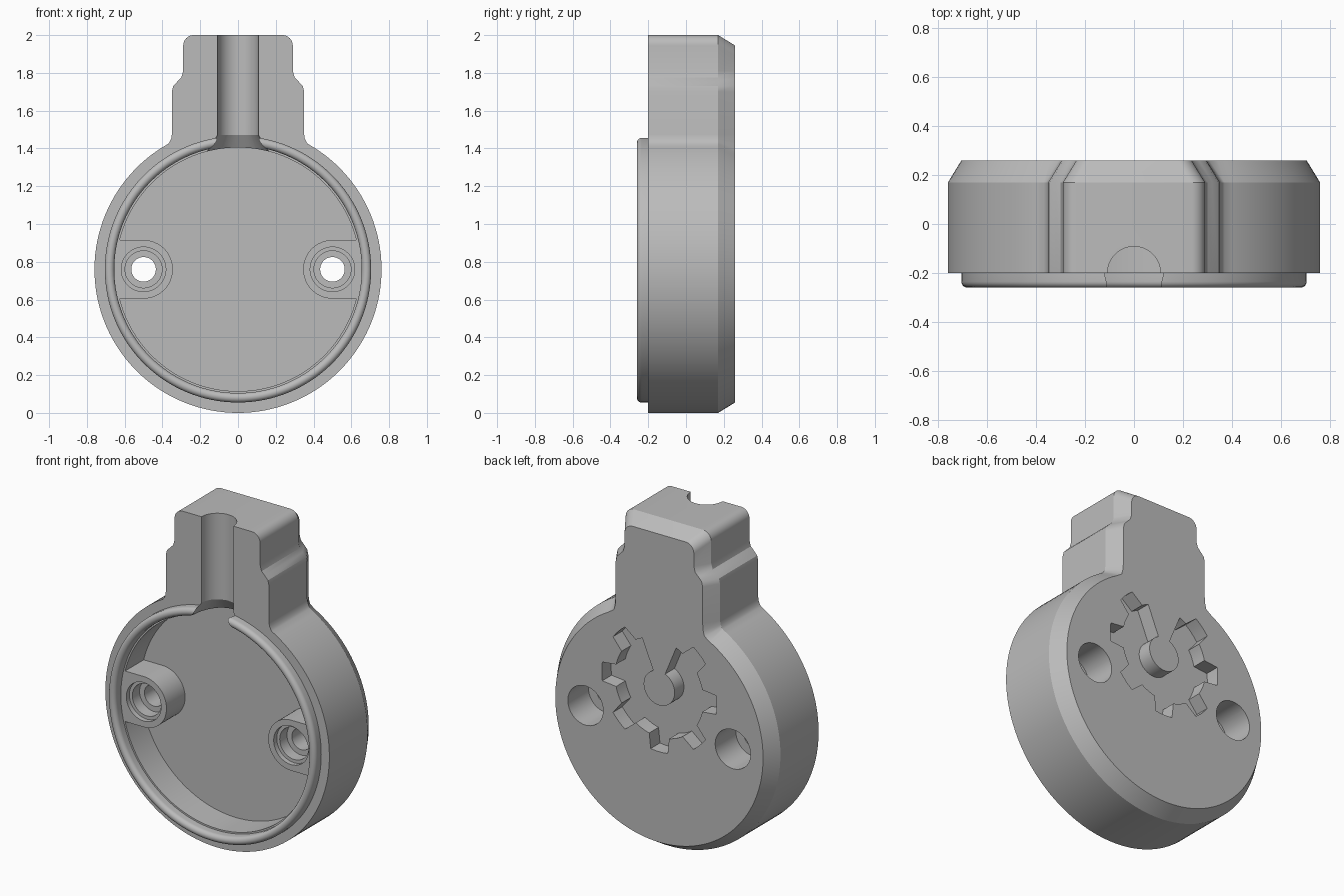
import bpy, bmesh
from math import sin, cos, pi, radians

cube = bpy.data.objects.get("Cube")
if cube:
    bpy.data.objects.remove(cube, do_unlink=True)

CZ = 0.76                      # height of the round body's centre
FRONT, BACK, BEVEL = -0.2, 0.26, 0.055

grey = bpy.data.materials.new("plain_grey")
grey.use_nodes = True
colour = (0.5, 0.5, 0.5, 1)
grey.diffuse_color = colour
grey.node_tree.nodes["Principled BSDF"].inputs["Base Color"].default_value = colour


def loft(name, loops, closed=False):
    """Skin matching loops of points; cap the ends, or close into a ring."""
    bm = bmesh.new()
    rows = [[bm.verts.new(p) for p in loop] for loop in loops]
    pairs = list(zip(rows, rows[1:])) + ([(rows[-1], rows[0])] if closed else [])
    for a, b in pairs:
        for i in range(len(a)):
            j = (i + 1) % len(a)
            bm.faces.new((a[i], a[j], b[j], b[i]))
    if not closed:
        bm.faces.new(rows[0])
        bm.faces.new(rows[-1])
    bmesh.ops.recalc_face_normals(bm, faces=bm.faces)
    mesh = bpy.data.meshes.new(name)
    bm.to_mesh(mesh)
    bm.free()
    mesh.materials.append(grey)
    obj = bpy.data.objects.new(name, mesh)
    bpy.context.collection.objects.link(obj)
    return obj


def prism(name, outline, y0, y1):
    return loft(name, [[(x, y, z) for x, z in outline] for y in (y0, y1)])


def arc(cx, cz, r, start, end, n):
    return [(cx + r * cos(radians(start + (end - start) * i / n)),
             cz + r * sin(radians(start + (end - start) * i / n))) for i in range(n + 1)]


def disc(name, x, z, r, y0, y1, n=48):
    return prism(name, arc(x, z, r, 0, 360, n)[:-1], y0, y1)


def cut(target, cutter, keep=False):
    mod = target.modifiers.new("cut", 'BOOLEAN')
    mod.operation, mod.solver, mod.object = 'DIFFERENCE', 'EXACT', cutter
    bpy.context.view_layer.objects.active = target
    bpy.ops.object.modifier_apply(modifier=mod.name)
    if not keep:
        bpy.data.objects.remove(cutter, do_unlink=True)


# Body outline: round case with a stepped neck, plus its inset for the back bevel
neck = [(.362, 1.435), (.354, 1.45), (.35, 1.475), (.35, 1.7), (.343, 1.73),
        (.32, 1.755), (.3, 1.775), (.29, 1.81)]
corner = arc(.235, 1.945, .055, 0, 90, 8)
half = [(x, z, x - BEVEL, z - (.035, .02, 0)[min(i, 2)]) for i, (x, z) in enumerate(neck)]
half += [(x, z, x - BEVEL, z - BEVEL) for x, z in corner]
mirrored = [(-x, z, -u, w) for x, z, u, w in reversed(half)]
rim, inner = (arc(0, CZ, r, 119.1, 420.9, 110) for r in (CZ, CZ - BEVEL))
outline = half + mirrored + [a + b for a, b in zip(rim, inner)]
body = loft("body", [
    [(x, FRONT, z) for x, z, u, w in outline],
    [(x, .17, z) for x, z, u, w in outline],
    [(u, BACK, w) for x, z, u, w in outline]])

# Raised lip around the front, rounded on both edges
profile = [(.655, -.19)] + arc(.68, .235, .025, 180, 0, 12) + [(.705, -.19)]
profile = [(r, -abs(y)) for r, y in profile]
turns = 128
lip = loft("lip", [[(r * sin(t), y, CZ + r * cos(t)) for r, y in profile]
                   for t in (2 * pi * i / turns for i in range(turns))], closed=True)

# Front cavity, leaving a screw boss on each side
cavity = disc("cavity_cutter", 0, CZ, .645, -.4, -.02, 128)
for s in (1, -1):
    stadium = [(.8, CZ - .155)] + [(x, z) for x, z in arc(.5, CZ, .155, 270, 90, 32)]
    stadium += [(.8, CZ + .155)]
    cut(cavity, prism("boss_cutter", [(s * x, z) for x, z in stadium], -.5, .1))
cut(body, cavity)

# Cable channel down the neck, flared where it meets the cavity
u_shape = arc(0, FRONT, .108, 0, 180, 32) + [(-.108, -.4), (.108, -.4)]
channel = loft("channel_cutter", [[(x, y, z) for x, y in u_shape] for z in (1.3, 2.1)])
flare = loft("flare_cutter", [[(x, y, z) for x, y in arc(0, FRONT, r, 0, 360, 48)[:-1]]
                              for r, z in ((.165, 1.38), (.106, 1.475))])
for cutter in (channel, flare):
    cut(lip, cutter, keep=True)
    cut(body, cutter)

# Stepped screw holes, wide again from the back
for s in (1, -1):
    for r, y0, y1 in ((.118, -.3, -.17), (.098, -.3, -.1), (.065, -.3, .4), (.12, .06, .4)):
        cut(body, disc("hole_cutter", s * .5, CZ, r, y0, y1))

# Gear-shaped recess on the back, with a raised hub and one wedge left standing
GZ = 1.0
gear = arc(0, GZ, .105, 67.5, -247.5, 48)
for k in range(7):
    mid = 135 + 45 * k
    gear += arc(0, GZ, .3, mid - 22.5, mid - 13, 3)
    gear += arc(0, GZ, .39, mid - 8.5, mid + 8.5, 3)
    gear += arc(0, GZ, .3, mid + 13, mid + 22.5, 3)[:None if k == 6 else -1]
cut(body, prism("gear_cutter", gear, .17, .4))

# Smooth the curved walls, keep the edges crisp
bpy.ops.object.select_all(action='DESELECT')
for obj in (body, lip):
    obj.select_set(True)
bpy.context.view_layer.objects.active = body
bpy.ops.object.shade_smooth_by_angle(angle=radians(28))
